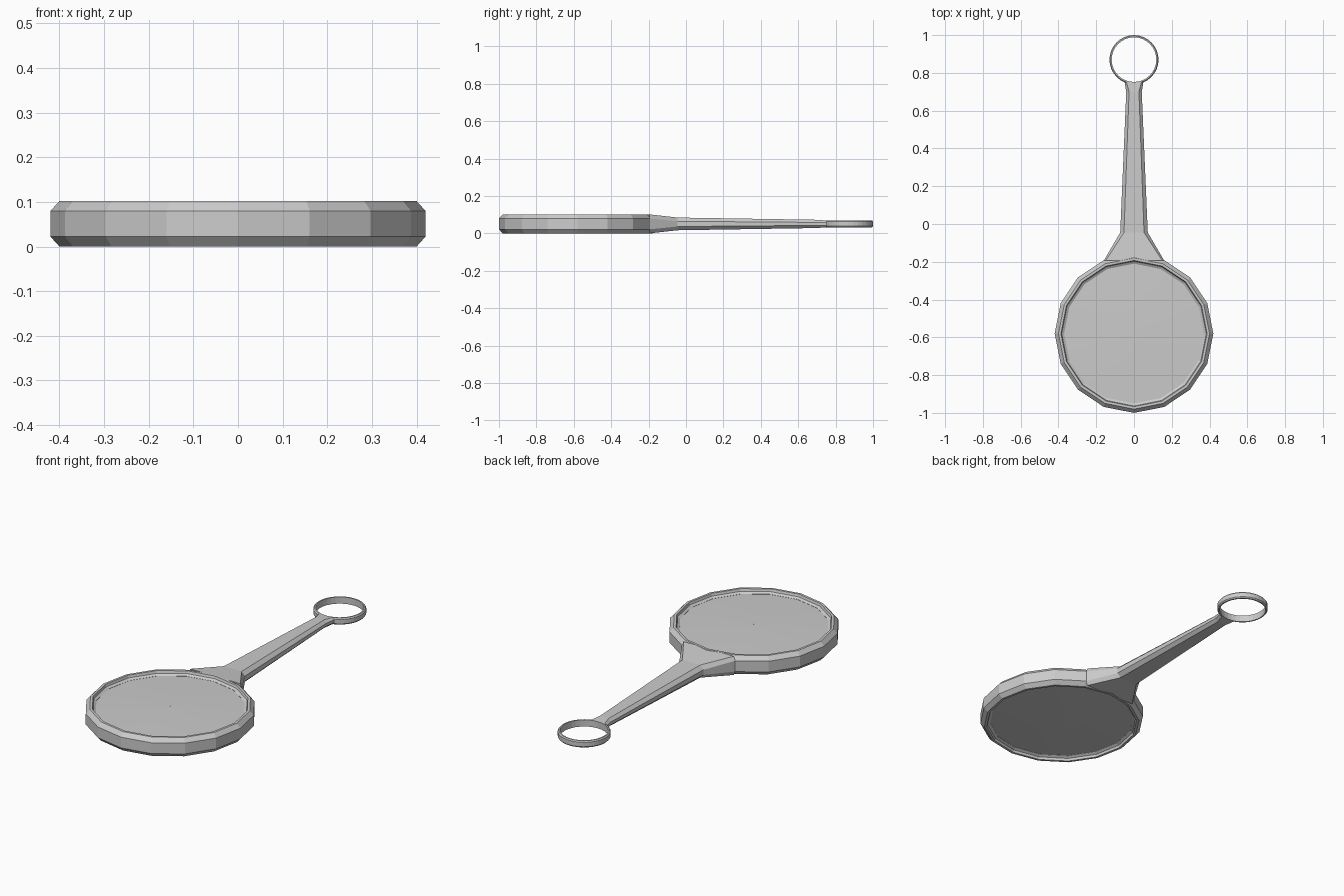
import bpy, bmesh
from math import sin, cos, pi

if "Cube" in bpy.data.objects:
    bpy.data.objects.remove(bpy.data.objects["Cube"])

ZC = 0.051  # mid-plane of the whole object


def make(name, verts, faces, smooth=False):
    me = bpy.data.meshes.new(name)
    me.from_pydata(verts, [], faces)
    bm = bmesh.new()
    bm.from_mesh(me)
    bmesh.ops.remove_doubles(bm, verts=bm.verts, dist=1e-5)
    bmesh.ops.recalc_face_normals(bm, faces=bm.faces)
    for f in bm.faces:
        f.smooth = smooth
    bm.to_mesh(me)
    bm.free()
    ob = bpy.data.objects.new(name, me)
    bpy.context.collection.objects.link(ob)
    return ob


def lathe(name, profile, cy, n, smooth=False):
    """Revolve a closed (radius, z) profile around (0, cy)."""
    m = len(profile)
    verts = [(r * cos(2 * pi * i / n), cy + r * sin(2 * pi * i / n), ZC + z)
             for i in range(n) for r, z in profile]
    faces = [(i * m + j, i * m + (j + 1) % m,
              (i + 1) % n * m + (j + 1) % m, (i + 1) % n * m + j)
             for i in range(n) for j in range(m)]
    return make(name, verts, faces, smooth)


def mirrored(half):
    """Complete a top-half profile with its mirror image below."""
    return half + [(r, -z) for r, z in reversed(half)]


# Chunky 16-sided rim around the lens
lathe("lens_rim", mirrored([(0.370, 0.030), (0.383, 0.038), (0.387, 0.051),
                            (0.400, 0.051), (0.420, 0.029)]), -0.58, 16)

# Slightly domed lens, both sides
half = [(0.001, 0.036), (0.19, 0.034), (0.374, 0.029)]
lens = lathe("lens", mirrored(half), -0.58, 16, True)
bpy.context.view_layer.objects.active = lens
lens.select_set(True)
bpy.ops.object.shade_smooth_by_angle(angle=0.6)

# Hanging ring at the end of the handle
lathe("hanging_ring", mirrored([(0.118, 0.018), (0.125, 0.018),
                                (0.130, 0.012)]), 0.87, 32)

# Tapered handle with chamfered edges: y, side width, top width, side z, top z
stations = [(-0.194, 0.160, 0.150, 0.029, 0.0505),
            (-0.045, 0.073, 0.053, 0.014, 0.034),
            (0.700, 0.041, 0.026, 0.008, 0.022),
            (0.752, 0.050, 0.040, 0.008, 0.018)]
verts = []
for y, w, t, zs, zt in stations:
    quarter = [(w, zs), (t, zt)]
    upper = quarter + [(-x, z) for x, z in reversed(quarter)]
    loop = upper + [(-x, -z) for x, z in upper]
    verts += [(x, y, ZC + z) for x, z in loop]
faces = [(s * 8 + j, s * 8 + (j + 1) % 8, s * 8 + 8 + (j + 1) % 8, s * 8 + 8 + j)
         for s in range(len(stations) - 1) for j in range(8)]
faces += [tuple(range(8)), tuple(range(len(verts) - 8, len(verts)))]
make("handle", verts, faces)
